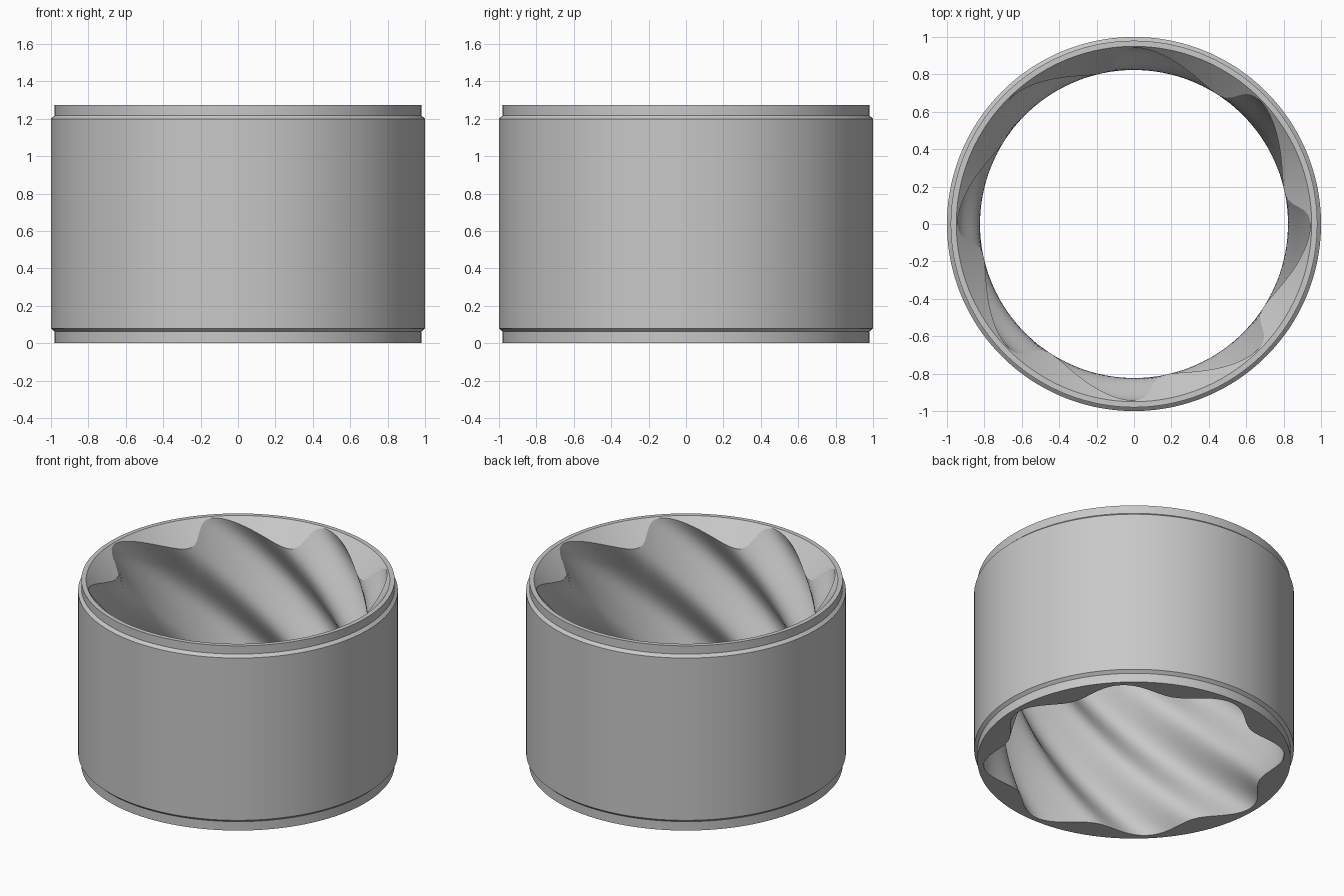
import bpy, bmesh, math

cube = bpy.data.objects.get("Cube")
if cube:
    bpy.data.objects.remove(cube)

HEIGHT = 1.275
LOBES = 8
COLUMNS = 240
ROWS = 56
TWIST = math.radians(90) / HEIGHT      # quarter turn over the height


def bore_radius(angle, z):
    """Lobed bore, twisting with height."""
    return 0.883 + 0.06 * math.cos(LOBES * (angle - TWIST * z))


def cone_radius(z):
    """Lead-in chamfer at the top of the bore."""
    return 0.95 - 0.9 * (HEIGHT - z)


def seam_height(angle):
    """Height at which the lead-in chamfer meets the lobed bore."""
    low, high = 0.9, HEIGHT
    for _ in range(30):
        mid = (low + high) / 2
        if cone_radius(mid) < bore_radius(angle, mid):
            low = mid
        else:
            high = mid
    return low


# Outer wall with a chamfered shoulder at both ends, up to the lip
outer = [(0.98, 0), (0.98, 0.062), (1, 0.08), (1, 1.2),
         (0.98, 1.218), (0.98, HEIGHT), (0.95, HEIGHT)]


def section(angle):
    """Closed radial section: outer wall, lip, chamfer, lobed bore."""
    seam = seam_height(angle)
    heights = [seam * (1 - i / ROWS) for i in range(ROWS + 1)]
    return outer + [(bore_radius(angle, z), z) for z in heights]


bm = bmesh.new()
columns = []
for i in range(COLUMNS):
    a = math.tau * i / COLUMNS
    columns.append([bm.verts.new((r * math.cos(a), r * math.sin(a), z))
                    for r, z in section(a)])

count = len(columns[0])
for i, here in enumerate(columns):
    there = columns[(i + 1) % COLUMNS]
    for j in range(count):
        k = (j + 1) % count
        face = bm.faces.new((here[j], there[j], there[k], here[k]))
        face.smooth = True

# Crisp rings at the shoulders, lip, chamfer seam and bottom rim
for j in list(range(len(outer) + 1)) + [count - 1]:
    for i, here in enumerate(columns):
        edge = bm.edges.get((here[j], columns[(i + 1) % COLUMNS][j]))
        edge.smooth = False

bmesh.ops.recalc_face_normals(bm, faces=bm.faces)
mesh = bpy.data.meshes.new("fluted_sleeve")
bm.to_mesh(mesh)
bm.free()

# Plain grey finish
grey = bpy.data.materials.new("plain_grey")
grey.use_nodes = True
colour = (0.58, 0.58, 0.58, 1)
grey.diffuse_color = colour
grey.node_tree.nodes["Principled BSDF"].inputs["Base Color"].default_value = colour
mesh.materials.append(grey)

sleeve = bpy.data.objects.new("fluted_sleeve", mesh)
bpy.context.collection.objects.link(sleeve)
